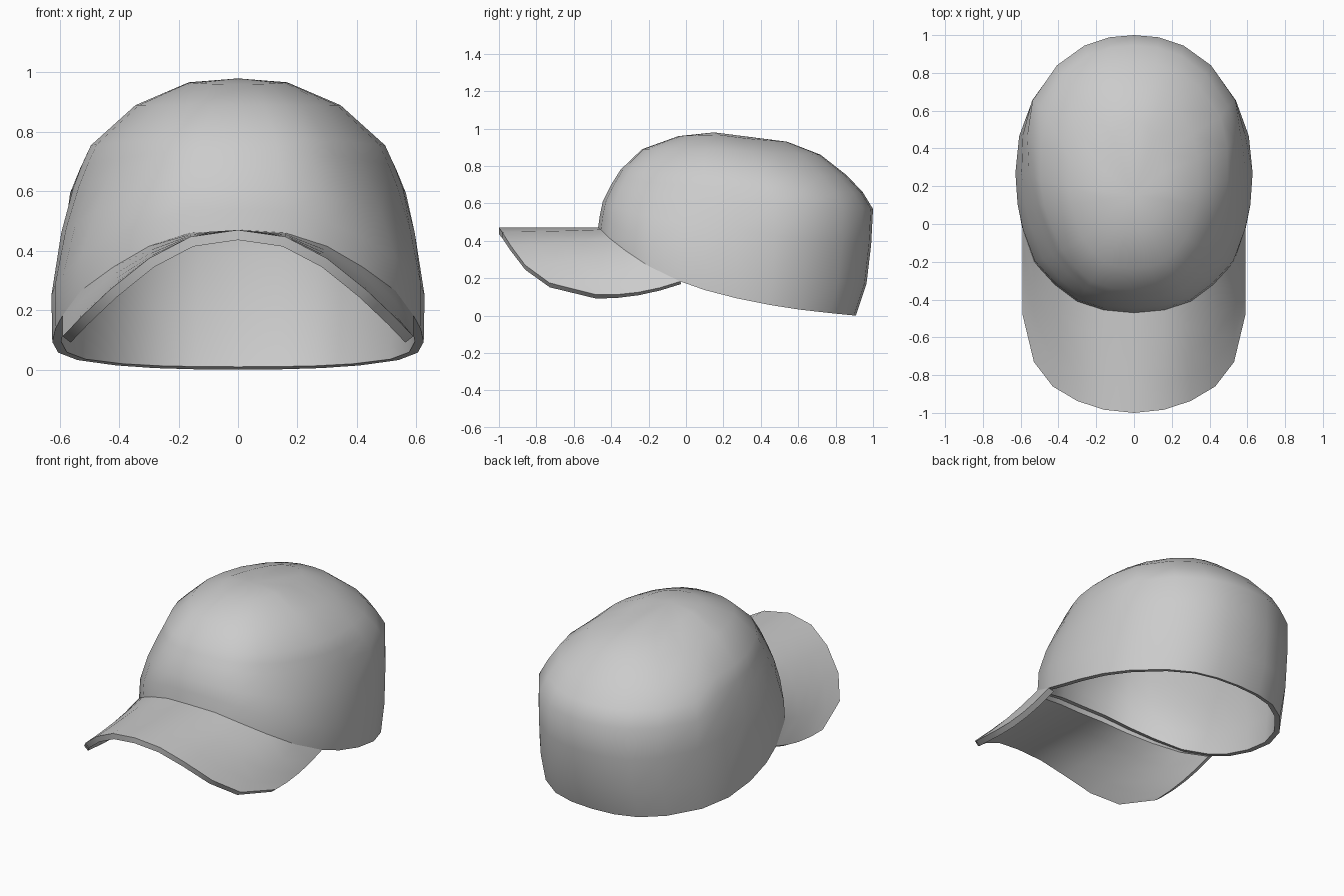
import bpy, bmesh, math

if "Cube" in bpy.data.objects:
    bpy.data.objects.remove(bpy.data.objects["Cube"])

# Half outline of the crown opening, front centre to back centre
RIM = [(0, -.47, .47), (.16, -.455, .46), (.3, -.41, .415), (.42, -.32, .345),
       (.53, -.2, .265), (.59, -.03, .183), (.615, .1, .137), (.625, .27, .093),
       (.605, .45, .057), (.54, .61, .032), (.41, .77, .014), (.28, .86, .005),
       (.145, .898, .001), (0, .908, 0)]

# Crown levels: front y, front z, back y, back z, half width, side z, centre y,
# front corner fullness, back corner fullness
LEVELS = [(-.47, .47, .908, 0, .625, .093, .27, 0, 0),
          (-.46, .54, .965, .17, .628, .25, .27, -.01, 0),
          (-.445, .61, .99, .38, .595, .46, .27, -.04, .05),
          (-.40, .70, 1.0, .57, .555, .61, .26, -.07, .12),
          (-.375, .74, .945, .66, .527, .685, .25, -.08, .10),
          (-.35, .78, .86, .75, .495, .755, .23, -.08, .07),
          (-.235, .89, .72, .86, .345, .89, .20, -.06, .04),
          (-.04, .96, .54, .93, .165, .967, .18, 0, 0)]

# Half outline of the brim's outer edge
BRIM = [(0, -1.0, .47), (.16, -.983, .447), (.3, -.937, .374),
        (.43, -.86, .27), (.53, -.73, .175), (.59, -.48, .112)]


def level_point(p, level):
    """Move a rim point onto a higher crown level."""
    x, y, z = p
    fy, fz, by, bz, a, sz, cy, front, back = level
    if y < .27:
        t, w = (.27 - y) / .74, (z - .093) / .377
        end_y, end_z, full = fy, fz, front
    else:
        t, w = (y - .27) / .638, (.093 - z) / .093
        end_y, end_z, full = by, bz, back
    full = 1 + full * t * t * (1 - t) / .133
    return x / .625 * a * full, cy + t * (end_y - cy), sz + w * (end_z - sz)


def make_part(name, rows, closed, apex=None, thickness=.03):
    """Loft rows of points into a smooth shell with thickness."""
    bm = bmesh.new()
    grid = [[bm.verts.new(p) for p in row] for row in rows]
    n = len(rows[0])
    for lo, hi in zip(grid, grid[1:]):
        for i in range(n if closed else n - 1):
            j = (i + 1) % n
            bm.faces.new((lo[i], lo[j], hi[j], hi[i]))
    if apex:
        top = bm.verts.new(apex)
        for i in range(n):
            bm.faces.new((grid[-1][i], grid[-1][(i + 1) % n], top))
    bm.normal_update()
    # make the upper surface face up so the shell thickens inward
    if sum(f.normal.z * f.calc_area() for f in bm.faces) < 0:
        bmesh.ops.reverse_faces(bm, faces=bm.faces)
    mesh = bpy.data.meshes.new(name)
    bm.to_mesh(mesh)
    bm.free()
    ob = bpy.data.objects.new(name, mesh)
    bpy.context.collection.objects.link(ob)
    mod = ob.modifiers.new("thickness", 'SOLIDIFY')
    mod.thickness = thickness
    mod.offset = -1
    bpy.context.view_layer.objects.active = ob
    ob.select_set(True)
    bpy.ops.object.modifier_apply(modifier=mod.name)
    bpy.ops.object.shade_smooth_by_angle(angle=math.radians(50))
    ob.select_set(False)
    return ob


def flip(points):
    return [(-x, y, z) for x, y, z in reversed(points)]


# Crown: closed rings rising to the top
full_rim = RIM + flip(RIM[1:-1])
make_part("crown", [[level_point(p, lv) for p in full_rim] for lv in LEVELS],
          True, apex=(0, .15, .98))

# Brim: open strip from the crown opening to the outer edge, arched across
inner = flip(RIM[1:6]) + RIM[:6]
outer = flip(BRIM[1:]) + BRIM
rows = []
for k in range(5):
    t = k / 4
    row = []
    for a, b in zip(inner, outer):
        x, y, z = (p + t * (q - p) for p, q in zip(a, b))
        row.append((x, y, z - .09 * t * (1 - t) * (x / .59) ** 2))
    rows.append(row)
make_part("brim", rows, False, thickness=.034)
